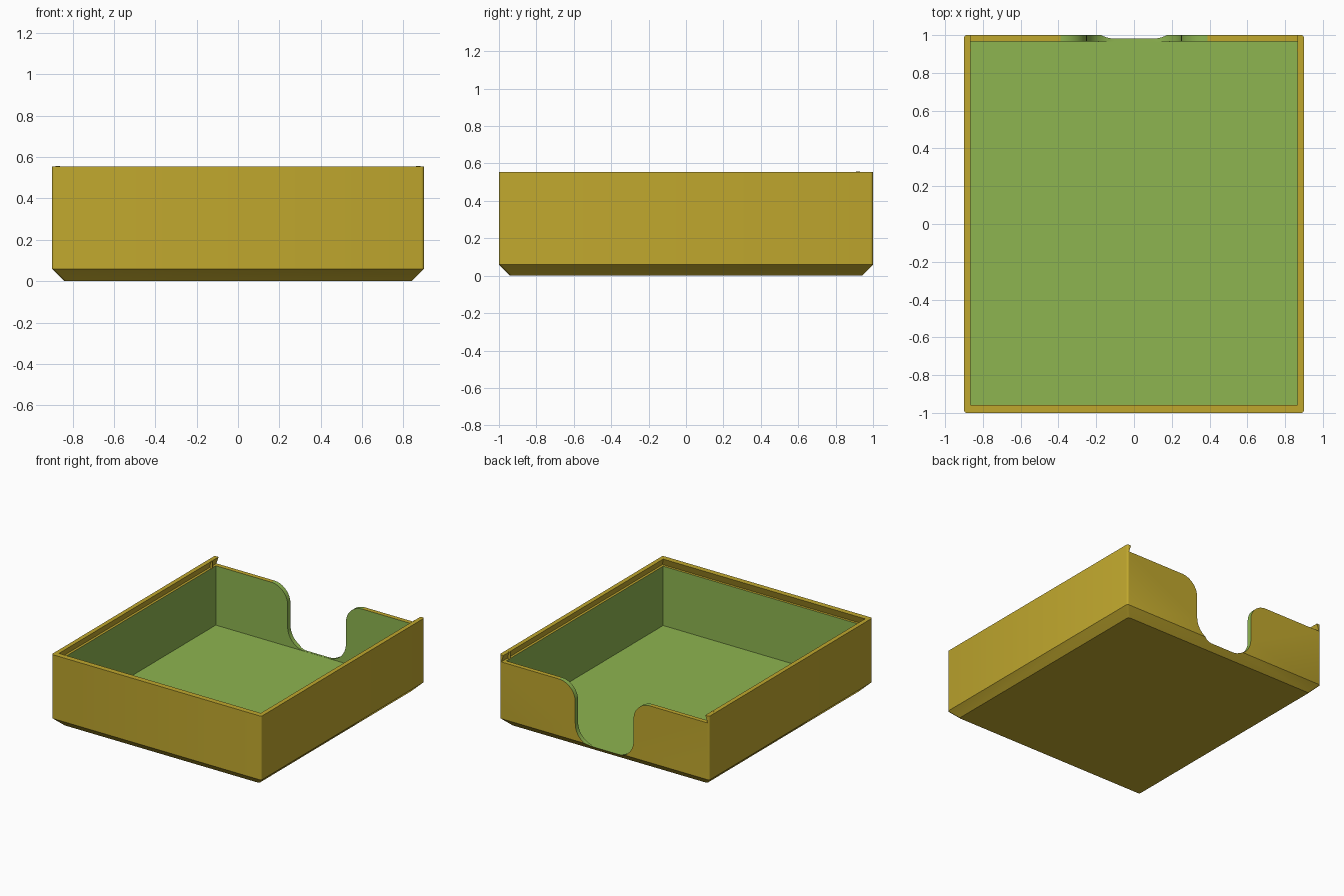
import bpy, bmesh, math

cube = bpy.data.objects.get("Cube")
if cube:
    bpy.data.objects.remove(cube, do_unlink=True)


def material(name, color):
    m = bpy.data.materials.new(name)
    m.use_nodes = True
    m.diffuse_color = color
    m.node_tree.nodes["Principled BSDF"].inputs["Base Color"].default_value = color
    return m


GOLD = material("gold", (0.53, 0.39, 0.027, 1))
GREEN = material("green", (0.27, 0.46, 0.08, 1))

HX, HY, TOP = 0.9, 1.0, 0.555      # outer half sizes and height
IX, FRONT, BACK = 0.866, -0.957, 0.965   # inner wall faces
FLOOR, LEDGE = 0.04, 0.5
CHAMFER = 0.06


def loft(name, rings, slot):
    """Closed solid through equal-length rings of points."""
    bm = bmesh.new()
    loops = [[bm.verts.new(p) for p in ring] for ring in rings]
    n = len(loops[0])
    for a, b in zip(loops, loops[1:]):
        for i in range(n):
            j = (i + 1) % n
            bm.faces.new((a[i], a[j], b[j], b[i]))
    bm.faces.new(loops[0][::-1])
    bm.faces.new(loops[-1])
    bmesh.ops.recalc_face_normals(bm, faces=bm.faces)
    for f in bm.faces:
        f.material_index = slot
    me = bpy.data.meshes.new(name)
    bm.to_mesh(me)
    bm.free()
    me.materials.append(GOLD)
    me.materials.append(GREEN)
    ob = bpy.data.objects.new(name, me)
    bpy.context.collection.objects.link(ob)
    return ob


def rect(hx, y0, y1, z):
    return [(-hx, y0, z), (hx, y0, z), (hx, y1, z), (-hx, y1, z)]


def rounded_rect(hx, hy, z, r=0.014, steps=3):
    pts = []
    for k, (sx, sy) in enumerate([(1, 1), (-1, 1), (-1, -1), (1, -1)]):
        for i in range(steps + 1):
            a = math.pi / 2 * (k + i / steps)
            pts.append((sx * (hx - r) + r * math.cos(a), sy * (hy - r) + r * math.sin(a), z))
    return pts


def arc(cx, cz, r, start, end, steps=14):
    return [(cx + r * math.cos(math.radians(start + (end - start) * i / steps)),
             cz + r * math.sin(math.radians(start + (end - start) * i / steps)))
            for i in range(steps + 1)]


# Outer shell with chamfered base
tray = loft("tray", [rounded_rect(HX - CHAMFER, HY - CHAMFER, 0),
                     rounded_rect(HX, HY, CHAMFER),
                     rounded_rect(HX, HY, TOP)], 0)

# Dovetail lid track, open at the back
track = loft("track_cutter", [rect(0.885, FRONT - 0.019, 1.1, LEDGE),
                              rect(IX, FRONT, 1.1, TOP),
                              rect(IX, FRONT, 1.1, TOP + 0.05)], 0)

# Inner space
cavity = loft("cavity_cutter", [rect(IX, FRONT, BACK, FLOOR),
                                rect(IX, FRONT, BACK, LEDGE + 0.02)], 1)

# Finger opening in the back wall, flared at the top and rounded at the bottom
R_LOW, R_TOP, SIDE = 0.15, 0.14, 0.25
half = arc(SIDE - R_LOW, FLOOR + 0.001 + R_LOW, R_LOW, -90, 0)
half += arc(SIDE + R_TOP, LEDGE - R_TOP, R_TOP, 180, 90)
half.append((SIDE + R_TOP, TOP + 0.05))
outline = half + [(-x, z) for x, z in reversed(half)]
opening = loft("opening_cutter", [[(x, y, z) for x, z in outline] for y in (0.9, 1.1)], 1)

bpy.context.view_layer.objects.active = tray
for cutter in (track, cavity, opening):
    mod = tray.modifiers.new(cutter.name, "BOOLEAN")
    mod.operation = "DIFFERENCE"
    mod.solver = "EXACT"
    mod.object = cutter
    bpy.ops.object.modifier_apply(modifier=mod.name)
    bpy.data.objects.remove(cutter, do_unlink=True)

# Small lid catches near the open end of the track
catches = []
for side, sx in (("left", 1), ("right", -1)):
    rings = [[(sx * 0.872 + 0.01 * math.cos(math.tau * i / 12),
               0.92 + 0.01 * math.sin(math.tau * i / 12), z) for i in range(12)]
             for z in (LEDGE - 0.005, TOP + 0.001)]
    catches.append(loft("lid_catch_" + side, rings, 0))

bpy.ops.object.select_all(action="DESELECT")
for ob in [tray] + catches:
    ob.select_set(True)
bpy.context.view_layer.objects.active = tray
bpy.ops.object.shade_smooth_by_angle(angle=math.radians(31))
